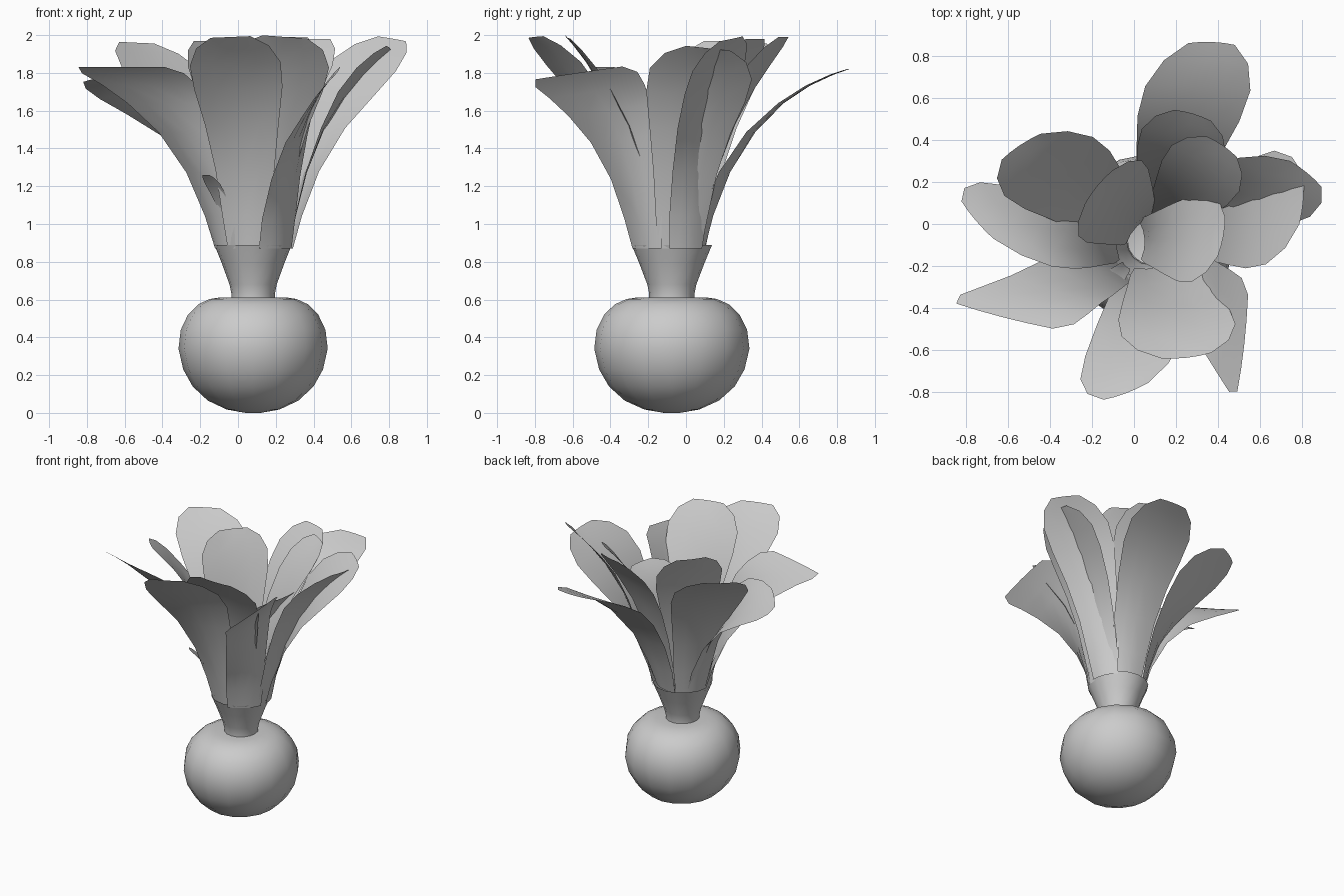
import bpy
from math import cos, sin, tau
from mathutils import Vector

if "Cube" in bpy.data.objects:
    bpy.data.objects.remove(bpy.data.objects["Cube"])

CX, CY = 0.08, -0.075


def finish(name, verts, faces, angle):
    me = bpy.data.meshes.new(name)
    me.from_pydata(verts, [], faces)
    me.update()
    ob = bpy.data.objects.new(name, me)
    bpy.context.collection.objects.link(ob)
    bpy.ops.object.select_all(action='DESELECT')
    ob.select_set(True)
    bpy.context.view_layer.objects.active = ob
    bpy.ops.object.shade_smooth_by_angle(angle=angle)
    return ob


def lathe(name, profile, sides=16, sy=1.04):
    verts, faces = [], []
    for r, z in profile:
        for i in range(sides):
            a = tau * i / sides
            verts.append((CX + r * cos(a), CY + r * sy * sin(a), z))
    for j in range(len(profile) - 1):
        for i in range(sides):
            k = (i + 1) % sides
            faces.append((j * sides + i, j * sides + k,
                          (j + 1) * sides + k, (j + 1) * sides + i))
    if profile[0][1] < 0.1:
        faces.append(tuple(reversed(range(sides))))
    return finish(name, verts, faces, 0.9)


# Round vase body and flared neck
lathe("vase_body", [(0.04, 0), (0.14, 0.018), (0.24, 0.065), (0.32, 0.14), (0.37, 0.23),
                    (0.395, 0.34), (0.383, 0.44), (0.345, 0.52), (0.29, 0.575),
                    (0.23, 0.603), (0.17, 0.612), (0.11, 0.612)])
lathe("vase_neck", [(0.115, 0.605), (0.115, 0.63), (0.125, 0.68), (0.165, 0.79), (0.205, 0.89)])

# Petal outlines: position along the midline, share of half width
POINTED = [(0, .42), (.12, .52), (.3, .63), (.5, .8), (.68, .97), (.82, 1), (.93, .8), (1, .44)]
BLUNT = [(0, .42), (.12, .5), (.3, .58), (.5, .7), (.68, .82), (.82, .93), (.93, 1), (1, .85)]


def petal(name, tip, half, base_r, rise=0.68, outline=POINTED):
    """Higher rise = petal climbs first, then flares out flat at the tip."""
    tip, half = Vector(tip), Vector(half)
    axis = Vector((CX, CY, 0.87))
    d = Vector((tip.x - CX, tip.y - CY, 0)).normalized()
    base = axis + d * base_r
    ctrl = base + (tip - base) * 0.2
    ctrl.z = base.z + (tip.z - base.z) * rise
    # lower part of the petal wraps around the neck
    tangent = Vector((-d.y, d.x, 0)) * half.length
    if tangent.dot(half) < 0:
        tangent = -tangent
    verts, faces = [], []
    for t, w in outline:
        c = base * (1 - t) ** 2 + ctrl * 2 * t * (1 - t) + tip * t * t
        side = tangent.lerp(half, min(1, t * 1.4)) * w
        cup = d * 0.10 * half.length * (1 - 0.6 * t)
        for s in (-1, -0.5, 0, 0.5, 1):
            verts.append(c + side * s + cup * (0.5 - s * s))
    for j in range(len(outline) - 1):
        for i in range(4):
            a = j * 5 + i
            faces.append((a, a + 1, a + 6, a + 5))
    finish(name, verts, faces, 1.0)


# Petals: tip, half-width vector, base distance from axis
PETALS = [
    ("back_petal", (.37, .86, 1.82), (.25, -.01, 0), .16, .8),
    ("back_left_petal", (-.54, .37, 1.96), (.21, .14, -.01), .17),
    ("left_petal", (-.75, .02, 1.77), (.17, -.20, .04), .15, .85),
    ("front_left_petal", (-.62, -.44, 1.83), (-.27, .07, 0), .18, .78, BLUNT),
    ("inner_left_petal", (-.17, .18, 1.97), (.15, .18, 0), .08),
    ("front_petal", (-.04, -.80, 1.99), (.24, .09, .01), .18),
    ("inner_front_petal", (.25, -.63, 1.99), (.27, .03, -.02), .12),
    ("front_right_petal", (.52, -.57, 1.80), (.03, .27, .04), .19, .75, BLUNT),
    ("right_petal", (.80, .12, 1.93), (.02, .27, -.03), .18),
    ("back_right_petal", (.82, .24, 1.98), (.17, -.14, -.03), .20),
    ("inner_back_petal", (.28, .52, 1.99), (.20, -.06, 0), .14),
    ("inner_right_petal", (.42, .37, 1.98), (.16, -.11, 0), .09),
    ("centre_petal", (.42, -.06, 1.70), (.04, .21, .0), -.04, .8),
    ("small_left_leaf", (-.17, -.34, 1.26), (.04, -.04, 0), .17),
    ("small_back_leaf", (.20, .14, 1.22), (.05, -.02, 0), .17),
]
for p in PETALS:
    petal(*p)
